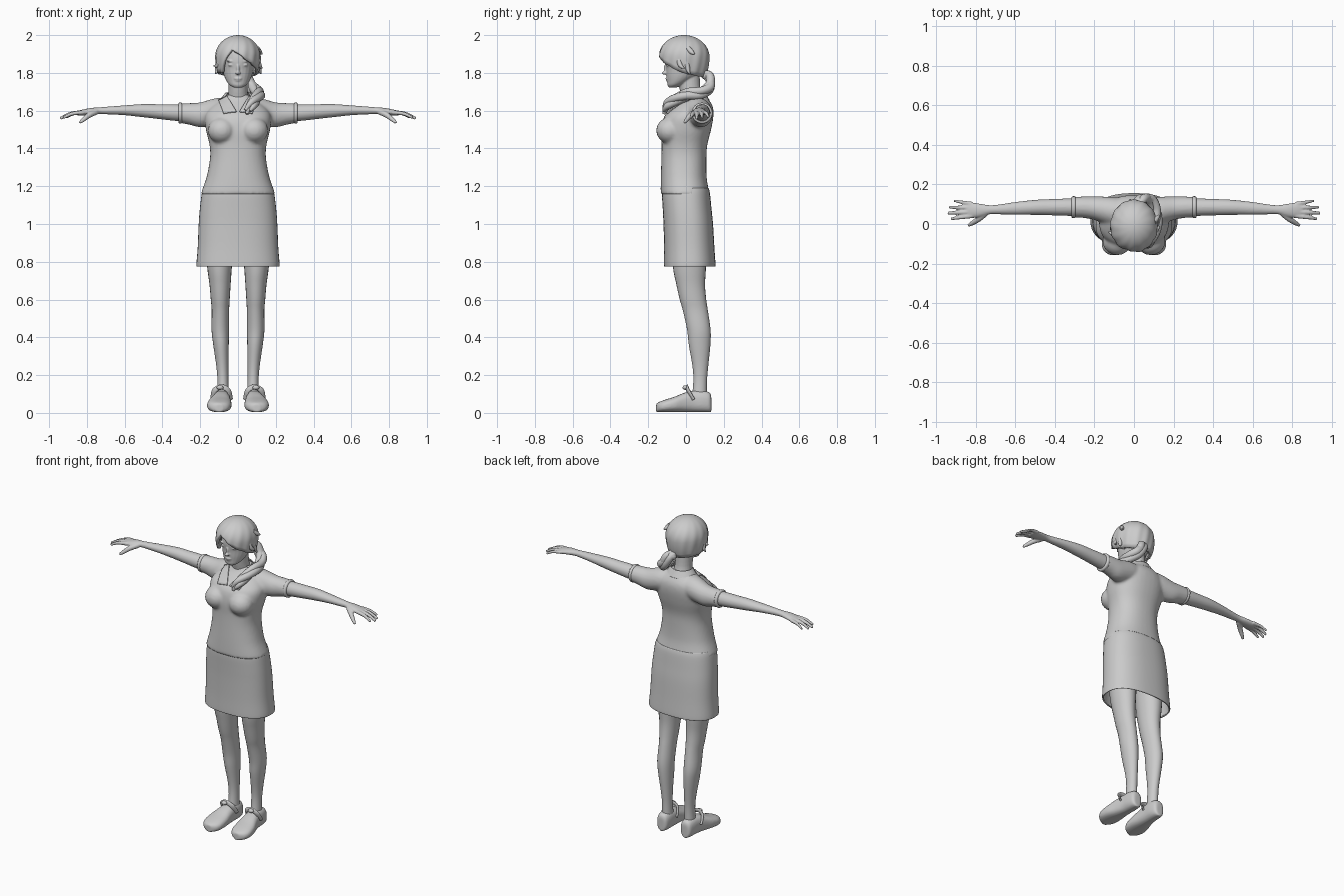
import bpy, bmesh, math
from mathutils import Vector, Matrix

if "Cube" in bpy.data.objects:
    bpy.data.objects.remove(bpy.data.objects["Cube"], do_unlink=True)

grey = bpy.data.materials.new("plain_grey")
grey.use_nodes = True
COLOUR = (0.6, 0.6, 0.6, 1)
grey.diffuse_color = COLOUR
for node in grey.node_tree.nodes:
    if node.type == 'BSDF_PRINCIPLED':
        node.inputs["Base Color"].default_value = COLOUR
AXES = {'X': (Vector((0, 1, 0)), Vector((0, 0, 1))),
        'Y': (Vector((1, 0, 0)), Vector((0, 0, 1))),
        'Z': (Vector((1, 0, 0)), Vector((0, 1, 0)))}


def smooth(rows, steps=4):
    """Catmull-Rom interpolation of equal-length rows."""
    out = []
    for i in range(len(rows) - 1):
        p, a, b, q = (rows[max(i - 1, 0)], rows[i], rows[i + 1], rows[min(i + 2, len(rows) - 1)])
        for s in range(steps):
            t = s / steps
            out.append([v1 + t / 2 * (v2 - v0 + t * (2 * v0 - 5 * v1 + 4 * v2 - v3
                        + t * (3 * (v1 - v2) + v3 - v0))) for v0, v1, v2, v3 in zip(p, a, b, q)])
    return out + [list(rows[-1])]


def loft(bm, rows, axis=None, power=2, sides=24, caps=True):
    """Sections are (x, y, z, radius, radius); without an axis they follow the path."""
    rows = smooth(rows)
    pts = [Vector(r[:3]) for r in rows]
    rings, u = [], None
    for i, r in enumerate(rows):
        if axis:
            u, v = AXES[axis]
        else:
            t = (pts[min(i + 1, len(pts) - 1)] - pts[max(i - 1, 0)]).normalized()
            u = t.orthogonal() if u is None else u - t * u.dot(t)
            u.normalize()
            v = t.cross(u)
        ring = []
        for k in range(sides):
            c, s = math.cos(math.tau * k / sides), math.sin(math.tau * k / sides)
            ring.append(bm.verts.new(pts[i] + u * r[3] * math.copysign(abs(c) ** (2 / power), c)
                                     + v * r[4] * math.copysign(abs(s) ** (2 / power), s)))
        rings.append(ring)
    for a, b in zip(rings, rings[1:]):
        for k in range(sides):
            bm.faces.new((a[k], a[k - 1], b[k - 1], b[k]))
    if caps:
        bm.faces.new(rings[0])
        bm.faces.new(rings[-1])


def tube(bm, path, radii, sides=12):
    loft(bm, [(*p, r, r) for p, r in zip(path, radii)], sides=sides)


def ball(bm, centre, radii):
    bmesh.ops.create_uvsphere(bm, u_segments=20, v_segments=12, radius=1,
                              matrix=Matrix.Translation(centre) @ Matrix.Diagonal((*radii, 1)))


def finish(name, bm, mirror=False, voxel=0, thick=0, wrap=None):
    bmesh.ops.recalc_face_normals(bm, faces=bm.faces)
    mesh = bpy.data.meshes.new(name)
    bm.to_mesh(mesh)
    bm.free()
    mesh.materials.append(grey)
    ob = bpy.data.objects.new(name, mesh)
    bpy.context.collection.objects.link(ob)
    bpy.ops.object.select_all(action='DESELECT')
    ob.select_set(True)
    bpy.context.view_layer.objects.active = ob
    bpy.ops.object.shade_smooth_by_angle(angle=math.radians(50))
    if mirror:
        ob.modifiers.new("mirror", 'MIRROR').use_mirror_merge = False
    if wrap:
        m = ob.modifiers.new("wrap", 'SHRINKWRAP')
        m.target, m.offset, m.wrap_mode = wrap, 0.006, 'ABOVE_SURFACE'
    if thick:
        m = ob.modifiers.new("thickness", 'SOLIDIFY')
        m.thickness, m.offset = thick, -1
    if voxel:
        m = ob.modifiers.new("blend", 'REMESH')
        m.mode, m.voxel_size, m.use_smooth_shade = 'VOXEL', voxel, True
        m = ob.modifiers.new("soften", 'SMOOTH')
        m.factor, m.iterations = 0.5, 4
    return ob


# shirt: torso, bust and short sleeves blended together
bm = bmesh.new()
loft(bm, [(0, y, z, a, b) for z, y, a, b in (
    (1.155, -.005, .197, .128), (1.18, -.007, .19, .127), (1.25, -.012, .166, .121),
    (1.35, -.011, .148, .119), (1.42, -.008, .151, .121), (1.5, .001, .17, .132),
    (1.57, .015, .175, .13), (1.62, .037, .145, .105), (1.66, .045, .09, .075),
    (1.685, .04, .06, .058))], 'Z', 2.3, 40)
for side in (-1, 1):
    ball(bm, (side * .085, -.085, 1.495), (.075, .073, .07))
    loft(bm, [(side * x, y, z, a, b) for x, y, z, a, b in (
        (.05, .055, 1.6, .075, .07), (.12, .065, 1.593, .072, .073),
        (.2, .08, 1.578, .06, .066), (.26, .085, 1.583, .054, .057),
        (.315, .085, 1.587, .052, .051))], 'X')
shirt = finish("shirt", bm, voxel=.009)

# rolled sleeve ends
bm = bmesh.new()
loft(bm, [(x, .085, 1.587, r, r) for x, r in ((.295, .05), (.3, .055), (.311, .055), (.316, .049))], 'X')
finish("sleeve_hems", bm, mirror=True)

# collar: pointed front flaps and a band behind the neck
bm = bmesh.new()
face = bm.faces.new([bm.verts.new(p) for p in (
    (.008, -.1, 1.595), (.078, -.105, 1.59), (.105, .015, 1.66), (.06, .0, 1.68))])
bmesh.ops.subdivide_edges(bm, edges=bm.edges[:], cuts=8, use_grid_fill=True)
finish("collar_flaps", bm, mirror=True, thick=.006, wrap=shirt)
bm = bmesh.new()
loft(bm, [(0, .045, 1.655, .098, .08), (0, .043, 1.675, .082, .07), (0, .04, 1.695, .066, .062)],
     'Z', caps=False)
bmesh.ops.delete(bm, geom=[f for f in bm.faces if f.calc_center_median().y < .01], context='FACES')
finish("collar_band", bm, thick=.006)

# skirt
bm = bmesh.new()
loft(bm, [(0, y, z, a, b) for z, y, a, b in (
    (1.19, 0, .183, .12), (1.16, 0, .192, .127), (1.08, .006, .202, .129),
    (1, .012, .208, .131), (.88, .017, .213, .133), (.79, .02, .22, .136),
    (.775, .02, .219, .135))], 'Z', 2.4, 48, caps=False)
finish("skirt", bm, thick=.008)

# legs
bm = bmesh.new()
loft(bm, [(x, y, z, a, b) for z, x, y, a, b in (
    (1, .1, .012, .085, .1), (.78, .098, .018, .066, .088), (.68, .095, .025, .056, .076),
    (.6, .094, .037, .05, .07), (.54, .093, .05, .046, .066), (.44, .094, .068, .046, .062),
    (.36, .09, .072, .041, .057), (.25, .083, .076, .032, .042),
    (.17, .08, .075, .029, .036), (.07, .08, .07, .032, .04))], 'Z')
finish("legs", bm, mirror=True)

# shoes with a buckled strap
bm = bmesh.new()
loft(bm, [(x, y, h, a, h - .004) for y, x, a, h in (
    (.134, .084, .018, .045), (.125, .084, .034, .056), (.09, .084, .042, .061),
    (.04, .086, .045, .061), (-.01, .091, .053, .055), (-.06, .097, .063, .045),
    (-.11, .1, .063, .037), (-.142, .1, .047, .031), (-.158, .099, .018, .026))], 'Y', 2.5)
finish("shoes", bm, mirror=True, voxel=.006)
bm = bmesh.new()
loft(bm, [(.038, .04, .07, .006, .014), (.05, .012, .118, .006, .014), (.087, .005, .137, .006, .014),
          (.125, .012, .118, .006, .014), (.135, .04, .07, .006, .014)], sides=12)
ball(bm, (.095, -.004, .134), (.018, .014, .012))
finish("shoe_straps", bm, mirror=True)

# arms with hands
bm = bmesh.new()
loft(bm, [(.22, .085, 1.585, .042, .042), (.32, .085, 1.589, .044, .044), (.42, .085, 1.595, .041, .039),
          (.5, .084, 1.6, .038, .035), (.6, .079, 1.602, .032, .026), (.68, .074, 1.601, .025, .021),
          (.73, .072, 1.6, .023, .018), (.78, .069, 1.596, .034, .018),
          (.83, .07, 1.589, .04, .015), (.85, .071, 1.586, .036, .011)], 'X')
for y0, x1, y1, z1, r in ((.041, .925, .026, 1.562, .01), (.061, .942, .055, 1.558, .0105),
                          (.082, .935, .085, 1.56, .01), (.102, .91, .118, 1.564, .009)):
    tube(bm, [(.82, y0, 1.591), ((.83 + x1) / 2, (y0 + y1) / 2, 1.584), (x1, y1, z1)], (r + .002, r, r * .75))
tube(bm, [(.75, .055, 1.594), (.785, .026, 1.578), (.815, .006, 1.555), (.838, -.008, 1.536)],
     (.016, .015, .012, .008))
finish("arms", bm, mirror=True, voxel=.0045)

# head: skull, neck and features
bm = bmesh.new()
loft(bm, [(0, y, z, a, b) for z, y, a, b in (
    (1.722, -.072, .022, .018), (1.735, -.058, .044, .04), (1.755, -.04, .06, .06),
    (1.785, -.02, .074, .084), (1.82, -.006, .083, .1), (1.87, .0, .09, .112),
    (1.93, .0, .084, .1), (1.965, 0, .06, .07), (1.98, 0, .02, .03))], 'Z')
loft(bm, [(0, .04, 1.6, .065, .06), (0, .034, 1.66, .056, .056), (0, .022, 1.71, .05, .055),
          (0, .012, 1.8, .052, .06)], 'Z')
ball(bm, (0, -.112, 1.8), (.013, .016, .01))
ball(bm, (0, -.106, 1.822), (.009, .012, .027))
ball(bm, (0, -.098, 1.77), (.022, .011, .006))
ball(bm, (0, -.094, 1.76), (.018, .011, .007))
ball(bm, (0, -.083, 1.738), (.02, .015, .014))
for side in (-1, 1):
    ball(bm, (side * .036, -.091, 1.842), (.017, .014, .008))
    ball(bm, (side * .036, -.096, 1.862), (.024, .012, .006))
    ball(bm, (side * .088, .012, 1.82), (.01, .02, .03))
finish("head", bm, voxel=.004)

# hair: grooved cap whose lower edge sweeps across the forehead
EDGE = ((-180, 1.775), (-120, 1.79), (-75, 1.8), (-55, 1.8), (-38, 1.86), (-18, 1.925), (0, 1.905),
        (25, 1.865), (50, 1.838), (75, 1.81), (95, 1.795), (135, 1.78), (180, 1.775))


def hair_edge(deg):
    for (a, z), (b, w) in zip(EDGE, EDGE[1:]):
        if deg <= b:
            return z + (w - z) * (deg - a) / (b - a)


bm = bmesh.new()
AROUND, DOWN = 96, 16
rows = [[] for _ in range(DOWN)]
for k in range(AROUND):
    deg = -180 + 360 * k / AROUND
    a, rise = math.radians(deg), hair_edge(deg) - 1.885
    last = math.acos(rise / (.115 if rise > 0 else .2))
    for j, row in enumerate(rows):
        phi = .04 + (last - .04) * j / (DOWN - 1)
        c = math.cos(phi)
        r = math.sin(phi) * (1 + .018 * math.sin(13 * a + 3 * phi) * j / DOWN)
        row.append(bm.verts.new((.12 * r * math.sin(a), -.01 - .133 * r * math.cos(a),
                                 1.885 + c * (.115 if c > 0 else .2))))
for a, b in zip(rows, rows[1:]):
    for k in range(AROUND):
        bm.faces.new((a[k], a[k - 1], b[k - 1], b[k]))
bm.faces.new(rows[0])
finish("hair_cap", bm, thick=.018)

# loose flicks at the temples
bm = bmesh.new()
for path in (((-.09, -.06, 1.88), (-.108, -.05, 1.84), (-.128, -.04, 1.838)),
             ((-.1, -.03, 1.86), (-.11, -.02, 1.82), (-.118, -.03, 1.795)),
             ((.1, -.04, 1.88), (.114, -.03, 1.84), (.128, -.01, 1.825)),
             ((.105, .0, 1.87), (.113, .01, 1.82), (.122, .02, 1.795)),
             ((.1, .01, 1.93), (.116, .03, 1.91), (.127, .045, 1.9))):
    tube(bm, path, (.014, .012, .003))
finish("hair_flicks", bm)

# ponytail: twisted strands drawn over the left shoulder
bm = bmesh.new()
path = smooth([(.01, .09, 1.8, .014), (.04, .125, 1.775, .022), (.075, .125, 1.725, .024),
               (.105, .075, 1.695, .022), (.11, .01, 1.685, .022), (.095, -.055, 1.66, .021),
               (.07, -.1, 1.63, .018), (.05, -.118, 1.595, .008)], 3)
for strand in range(3):
    turns = [strand * math.tau / 3 + i * .32 for i in range(len(path))]
    tube(bm, [(x + .013 * math.cos(t), y, z + .013 * math.sin(t)) for (x, y, z, _), t in zip(path, turns)],
         [r for *_, r in path])
ball(bm, (.025, .112, 1.785), (.032, .026, .026))
finish("ponytail", bm)
